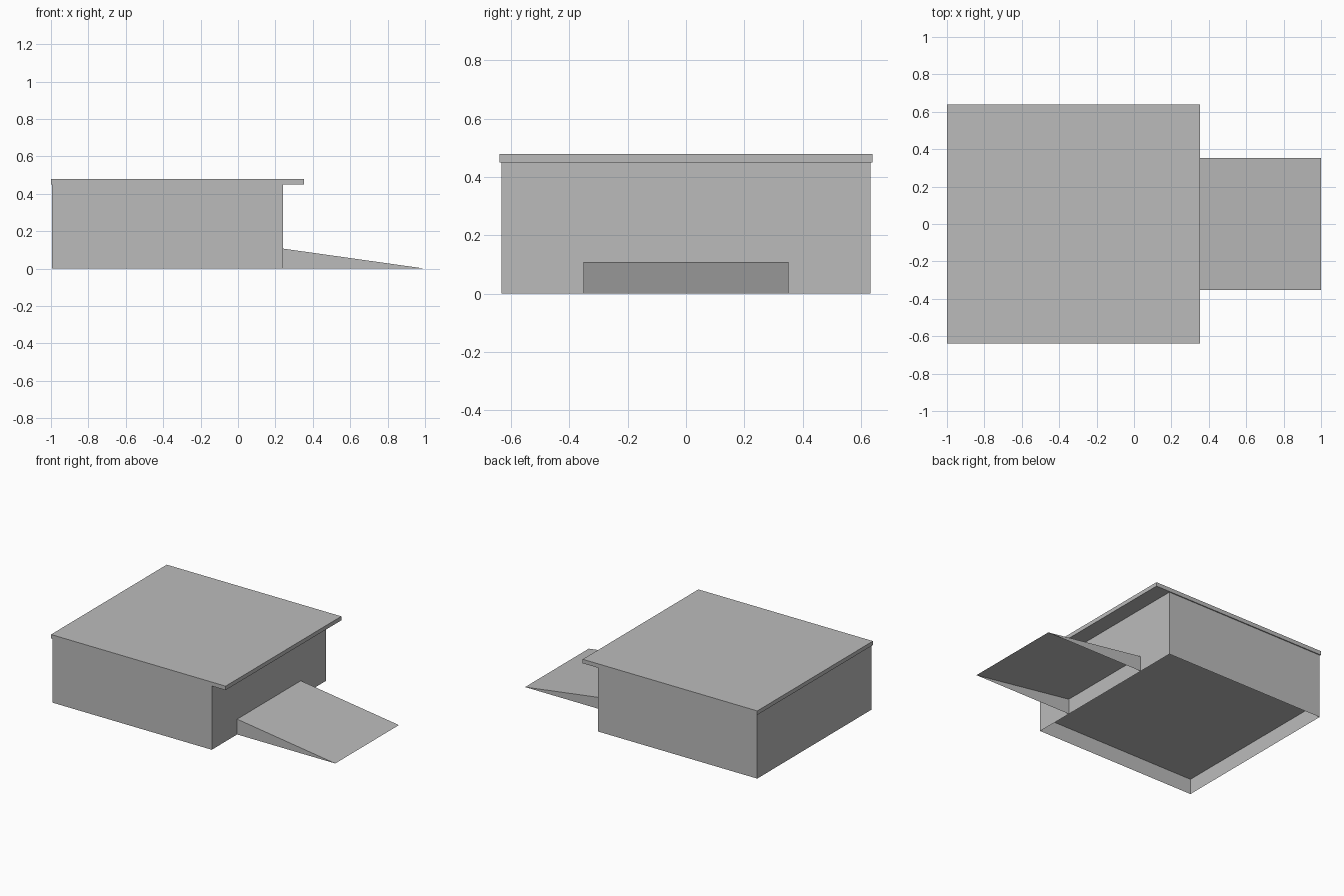
import bpy

cube = bpy.data.objects.get("Cube")
if cube:
    bpy.data.objects.remove(cube, do_unlink=True)

grey = bpy.data.materials.new("plain grey")
grey.use_nodes = True
colour = (0.5, 0.5, 0.5, 1)
grey.diffuse_color = colour
grey.node_tree.nodes["Principled BSDF"].inputs["Base Color"].default_value = colour


def build(name, verts, faces):
    mesh = bpy.data.meshes.new(name)
    mesh.from_pydata(verts, [], faces)
    mesh.materials.append(grey)
    obj = bpy.data.objects.new(name, mesh)
    bpy.context.collection.objects.link(obj)
    return obj


def rectangle(x0, x1, y, z):
    return [(x0, -y, z), (x1, -y, z), (x1, y, z), (x0, y, z)]


SIDES = [(i, (i + 1) % 4, (i + 1) % 4 + 4, i + 4) for i in range(4)]
BOTTOM, TOP = (3, 2, 1, 0), (4, 5, 6, 7)

back_x, front_x, half_width = -0.995, 0.24, 0.633
floor_z, eave_z, roof_z = 0.107, 0.45, 0.478

# Thin outer walls, open underneath
build("walls", rectangle(back_x, front_x, half_width, 0)
      + rectangle(back_x, front_x, half_width, eave_z), SIDES)

# Raised floor, level with the top of the ramp
build("floor", rectangle(back_x, front_x, half_width, floor_z), [(0, 1, 2, 3)])

# Flat roof slab overhanging the entrance
build("roof", rectangle(-1, 0.352, 0.64, eave_z)
      + rectangle(-1, 0.352, 0.64, roof_z), SIDES + [BOTTOM, TOP])

# Hollow ramp: sloping deck and two triangular cheeks
ramp_y = 0.352
build("ramp",
      [(x, s * ramp_y, z) for s in (-1, 1)
       for x, z in ((front_x, 0), (1, 0), (front_x, floor_z))],
      [(0, 1, 2), (3, 5, 4), (2, 1, 4, 5)])
